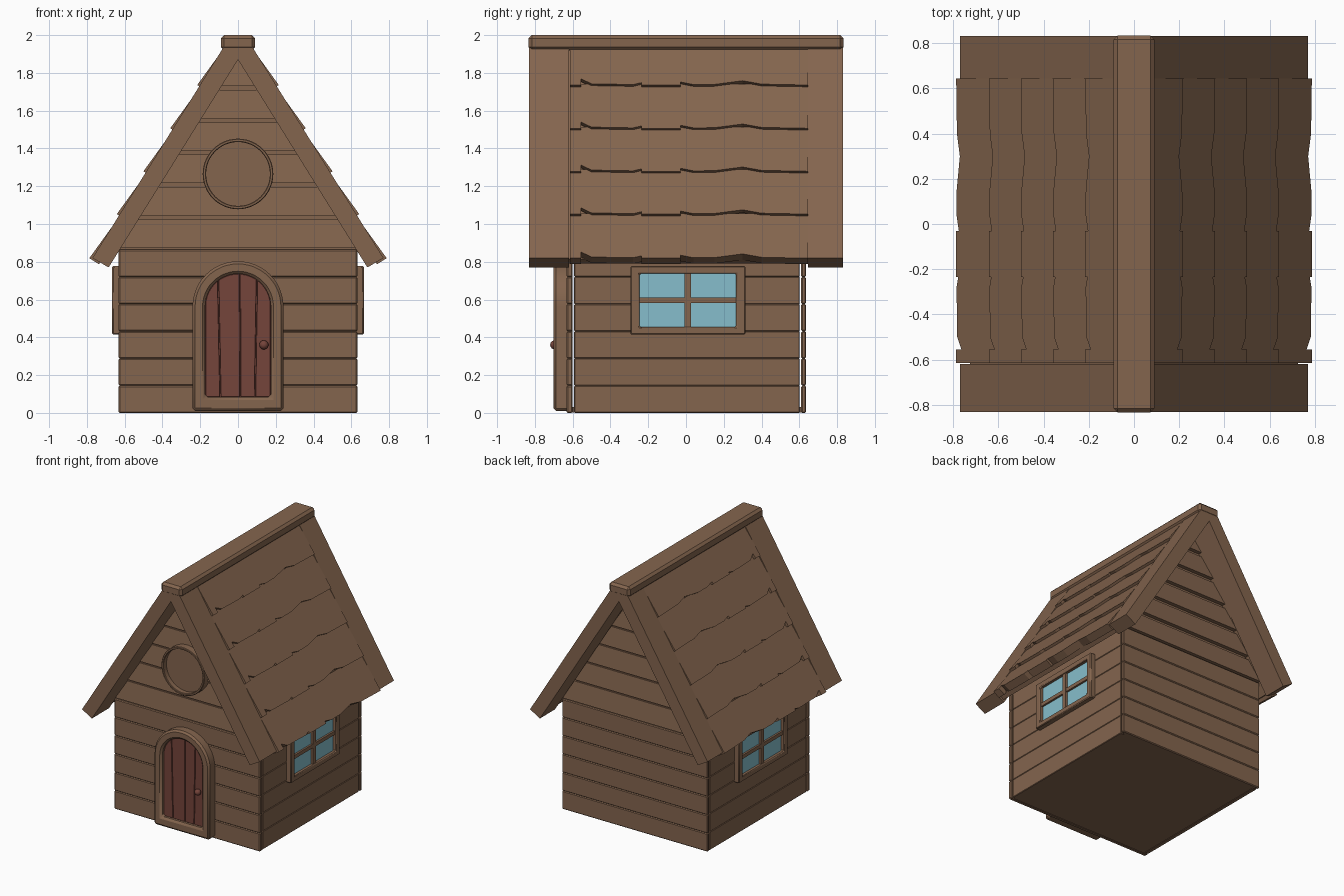
import bpy, bmesh, math
from mathutils import Vector

if "Cube" in bpy.data.objects:
    bpy.data.objects.remove(bpy.data.objects["Cube"], do_unlink=True)


def material(name, rgb):
    m = bpy.data.materials.new(name)
    m.use_nodes = True
    m.diffuse_color = (*rgb, 1)
    bsdf = m.node_tree.nodes["Principled BSDF"]
    bsdf.inputs["Base Color"].default_value = (*rgb, 1)
    bsdf.inputs["Roughness"].default_value = 0.8
    return m


WOOD = material("brown wood", (0.231, 0.130, 0.076))
RED = material("red door wood", (0.178, 0.058, 0.043))
GLASS = material("blue glass", (0.238, 0.515, 0.604))


def finish(name, bm, mat, bevel=0, smooth=False):
    bmesh.ops.recalc_face_normals(bm, faces=bm.faces)
    me = bpy.data.meshes.new(name)
    bm.to_mesh(me)
    bm.free()
    me.materials.append(mat)
    ob = bpy.data.objects.new(name, me)
    bpy.context.collection.objects.link(ob)
    if bevel:
        mod = ob.modifiers.new("bevel", "BEVEL")
        mod.width, mod.segments, mod.limit_method = bevel, 1, "ANGLE"
    if smooth:
        bpy.ops.object.select_all(action="DESELECT")
        ob.select_set(True)
        bpy.context.view_layer.objects.active = ob
        bpy.ops.object.shade_smooth_by_angle(angle=math.radians(30))
    return ob


def along_y(a, b, d):
    return Vector((a, d, b))


def along_x(a, b, d):
    return Vector((d, a, b))


# Solid with a flat outline, running from depth d0 to d1
def prism(name, pts, d0, d1, mat=WOOD, place=along_y, bevel=0, smooth=False):
    bm = bmesh.new()
    lo = [bm.verts.new(place(a, b, d0)) for a, b in pts]
    hi = [bm.verts.new(place(a, b, d1)) for a, b in pts]
    n = len(pts)
    bm.faces.new(lo)
    bm.faces.new(hi)
    for i in range(n):
        j = (i + 1) % n
        bm.faces.new((lo[i], lo[j], hi[j], hi[i]))
    return finish(name, bm, mat, bevel, smooth)


# Frame between two outlines with equal point counts
def frame(name, outer, inner, d0, d1, place=along_y, bevel=0.01):
    bm = bmesh.new()
    loops = [[bm.verts.new(place(a, b, d)) for a, b in pts]
             for pts, d in ((outer, d0), (outer, d1), (inner, d1), (inner, d0))]
    n = len(outer)
    for k in range(4):
        p, q = loops[k], loops[(k + 1) % 4]
        for i in range(n):
            j = (i + 1) % n
            bm.faces.new((p[i], p[j], q[j], q[i]))
    return finish(name, bm, WOOD, bevel, True)


def box(name, x0, x1, y0, y1, z0, z1, mat=WOOD, bevel=0):
    return prism(name, rect(x0, x1, z0, z1), y0, y1, mat, along_y, bevel)


def rect(a0, a1, b0, b1):
    return [(a0, b0), (a1, b0), (a1, b1), (a0, b1)]


def circle(r, cz, n=48):
    return [(r * math.cos(2 * math.pi * i / n), cz + r * math.sin(2 * math.pi * i / n))
            for i in range(n)]


def arch(r, z0, zc, n=24):
    return [(-r, z0), (r, z0)] + [(r * math.cos(math.pi * i / n), zc + r * math.sin(math.pi * i / n))
                                  for i in range(n + 1)]


# Walls of stacked planks
STEP = 0.144
for i in range(6):
    z0, z1 = i * STEP, (i + 1) * STEP
    box("front_plank", -0.632, 0.632, -0.632, -0.6, z0, z1, bevel=0.006)
    box("back_plank", -0.632, 0.632, 0.61, 0.635, z0, z1, bevel=0.006)
    for s in (-1, 1):
        box("side_plank", *sorted((s * 0.595, s * 0.628)), -0.592, 0.602, z0, z1, bevel=0.004)
box("floor", -0.61, 0.61, -0.61, 0.615, 0.003, 0.03)

# Gables: backing panel with overlapping boards
SLOPE = 1.606


def half_width(z):
    return max((1.87 - z) / SLOPE, 0) + 0.015


for s, face in ((-1, 0.605), (1, 0.61)):
    prism("gable_backing", [(-0.63, 0.86), (0.63, 0.86), (0, 1.88)],
          *sorted((s * face, s * (face - 0.015))))
    for i in range(6):
        z0 = 0.875 + 0.171 * i
        z1 = z0 + 0.15
        bm = bmesh.new()
        for z, y in ((z0, face + 0.03), (z1, face + 0.012), (z0, face - 0.005), (z1, face - 0.005)):
            for sx in (-1, 1):
                bm.verts.new((sx * half_width(z), s * y, z))
        bmesh.ops.convex_hull(bm, input=bm.verts)
        bmesh.ops.dissolve_limit(bm, angle_limit=0.01, verts=bm.verts, edges=bm.edges)
        finish("gable_board", bm, WOOD)

# Roof: end boards, inner slab, ragged shingle rows and ridge beam
EDGE = [(-0.615, 0), (-0.555, 0), (-0.555, 0.04), (-0.50, 0.008), (-0.28, 0.003),
        (-0.235, 0.016), (-0.235, 0), (-0.03, 0), (-0.03, 0.02), (0.04, 0.003),
        (0.15, 0.004), (0.30, 0.028), (0.40, 0.006), (0.645, 0)]
ROWS = [-0.01, 0.265, 0.532, 0.80, 1.07]
for side in (-1, 1):
    board = [(0.77, 0.82), (0.685, 0.77), (0, 1.87), (0, 1.95), (0.068, 1.95)]
    slab = [(0.725, 0.816), (0.69, 0.79), (0, 1.87), (0, 1.95), (0.019, 1.95)]

    def flip(pts):
        return [(side * x, z) for x, z in pts]

    prism("front_roof_end", flip(board), -0.832, -0.62)
    prism("back_roof_end", flip(board), 0.645, 0.832)
    prism("roof_slab", flip(slab), -0.62, 0.645)
    for k, s0 in enumerate(ROWS):
        s1 = min(s0 + 0.29, 1.31)

        def on_roof(y, s, t):
            t += 0.014 - 0.02 * (s - s0) / 0.29
            return Vector((side * (0.77 - 0.529 * s + 0.849 * t), y, 0.82 + 0.849 * s + 0.529 * t))

        outline = [(y, s0 + ds) for y, ds in EDGE] + [(0.645, s1), (-0.615, s1)]
        prism("shingle_row", outline, -0.06 if k == 0 else -0.03, 0, place=on_roof)
box("ridge_beam", -0.091, 0.091, -0.834, 0.834, 1.918, 2.0, bevel=0.018)

# Door with arched surround
frame("door_surround", arch(0.241, 0.01, 0.562), arch(0.174, 0.085, 0.562), -0.702, -0.6, bevel=0.014)
prism("door_back", arch(0.178, 0.08, 0.562), -0.655, -0.61, RED)
low = [-0.174, -0.093, 0.012, 0.09, 0.174]
top = [-0.174, -0.105, 0.010, 0.10, 0.174]
for i in range(4):
    g = 0.002
    pts = [(low[i] + g, 0.085), (low[i + 1] - g, 0.085)]
    for k in range(9):
        x = top[i + 1] - g + (top[i] - top[i + 1] + 2 * g) * k / 8
        pts.append((x, 0.562 + math.sqrt(max(0.174 ** 2 - x * x, 0))))
    prism("door_plank", pts, -0.672, -0.65, RED, bevel=0.002)
bm = bmesh.new()
bmesh.ops.create_uvsphere(bm, u_segments=20, v_segments=12, radius=0.024)
bmesh.ops.translate(bm, verts=bm.verts, vec=(0.137, -0.695, 0.36))
finish("door_knob", bm, RED, smooth=True)

# Round gable window with wooden panel
frame("round_window_frame", circle(0.187, 1.265), circle(0.169, 1.265), -0.685, -0.6, bevel=0.004)
prism("round_window_panel", circle(0.172, 1.265), -0.645, -0.6)

# Side windows, turned half a circle from each other
for s in (-1, 1):
    def turned(a, b, d):
        return Vector((s * d, s * a, b))

    frame("window_frame", rect(-0.295, 0.315, 0.415, 0.777), rect(-0.245, 0.265, 0.455, 0.737),
          0.61, 0.666, turned, 0.006)
    prism("window_glass", rect(-0.25, 0.27, 0.45, 0.74), 0.61, 0.64, GLASS, turned)
    prism("window_bar_upright", rect(-0.008, 0.027, 0.45, 0.74), 0.63, 0.656, WOOD, turned)
    prism("window_bar_cross", rect(-0.25, 0.27, 0.583, 0.612), 0.63, 0.655, WOOD, turned)
